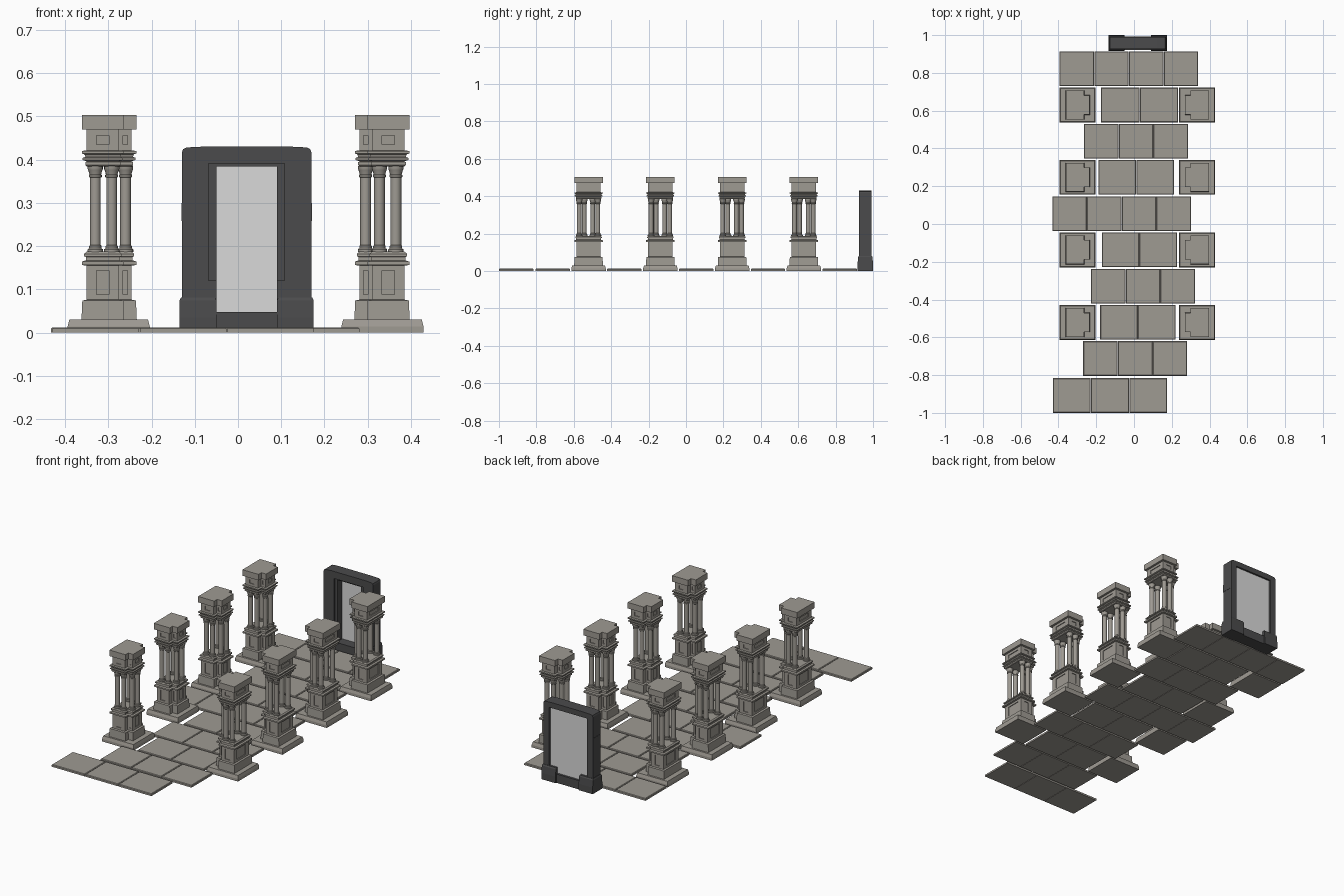
import bpy, bmesh, math
from mathutils import Vector

if "Cube" in bpy.data.objects:
    bpy.data.objects.remove(bpy.data.objects["Cube"])


def material(name, rgb):
    m = bpy.data.materials.new(name)
    m.diffuse_color = (*rgb, 1)
    m.use_nodes = True
    m.node_tree.nodes["Principled BSDF"].inputs["Base Color"].default_value = m.diffuse_color
    return m


STONE = material("warm_grey_stone", (0.345, 0.325, 0.29))
DARK = material("charcoal_frame", (0.07, 0.07, 0.072))
GLASS = material("pale_mirror", (0.70, 0.70, 0.70))


def loft(bm, rings):
    """Join equal-length rings of points with quads and cap both ends."""
    vs = [[bm.verts.new(p) for p in r] for r in rings]
    n = len(vs[0])
    for a, b in zip(vs, vs[1:]):
        for i in range(n):
            j = (i + 1) % n
            bm.faces.new((a[i], a[j], b[j], b[i]))
    bm.faces.new(vs[0][::-1])
    bm.faces.new(vs[-1])


def finish(bm, name, mat):
    bmesh.ops.recalc_face_normals(bm, faces=bm.faces[:])
    me = bpy.data.meshes.new(name)
    bm.to_mesh(me)
    bm.free()
    me.materials.append(mat)
    return me


def place(me, name, loc=(0, 0, 0)):
    ob = bpy.data.objects.new(name, me)
    ob.location = loc
    bpy.context.collection.objects.link(ob)
    return ob


def rect(x0, x1, y0, y1, z):
    return [(x0, y0, z), (x1, y0, z), (x1, y1, z), (x0, y1, z)]


def box(name, x0, x1, y0, y1, z0, z1, mat):
    bm = bmesh.new()
    loft(bm, [rect(x0, x1, y0, y1, z0), rect(x0, x1, y0, y1, z1)])
    return place(finish(bm, name, mat), name)


# ---------- paving: (y centre, x start, tile width, count) ----------
ROWS = [(0.822, -0.395, 0.184, 4), (0.63, -0.175, 0.205, 2), (0.438, -0.265, 0.184, 3),
        (0.247, -0.19, 0.201, 2), (0.055, -0.433, 0.184, 4), (-0.137, -0.17, 0.199, 2),
        (-0.33, -0.228, 0.184, 3), (-0.521, -0.18, 0.201, 2), (-0.712, -0.27, 0.184, 3),
        (-0.908, -0.43, 0.202, 3)]
for r, (yc, x0, w, n) in enumerate(ROWS):
    bm = bmesh.new()
    for i in range(n):
        a, b, h = x0 + i * w + 0.001, x0 + (i + 1) * w - 0.001, 0.0915
        t = 0.003
        loft(bm, [rect(a, b, yc - h, yc + h, 0), rect(a, b, yc - h, yc + h, 0.009),
                  rect(a + t, b - t, yc - h + t, yc + h - t, 0.012)])
    place(finish(bm, "paving_row", STONE), f"paving_row_{r + 1}")


# ---------- pillars ----------
def stepped(s, z, o):
    """Block outline with a narrower step on the aisle side, grown by o."""
    a, m, b, h, k = -0.051 - o, 0.024 + o, 0.053 + o, 0.065 + o, 0.040 + o
    pts = [(a, -h), (m, -h), (m, -k), (b, -k), (b, k), (m, k), (m, h), (a, h)]
    return [(s * x, y, z) for x, y in pts]


def panels(bm, zmin, zmax, fz):
    """Sink a panel into every large side face in a height range."""
    for f in bm.faces[:]:
        c = f.calc_center_median()
        if abs(f.normal.z) > 0.1 or not zmin < c.z < zmax:
            continue
        wide = max((e.verts[0].co.xy - e.verts[1].co.xy).length for e in f.edges)
        height = max(v.co.z for v in f.verts) - min(v.co.z for v in f.verts)
        if height < 0.04 or wide < 0.028:
            continue
        fh = 0.6 if wide > 0.1 else 0.4
        n = f.normal.copy()
        bmesh.ops.inset_individual(bm, faces=[f], thickness=0.002)
        inner = f
        for v in inner.verts:
            d = v.co - c
            v.co = c + Vector((d.x * fh, d.y * fh, d.z * fz))
        res = bmesh.ops.extrude_discrete_faces(bm, faces=[inner])
        for v in res["faces"][0].verts:
            v.co -= n * 0.004


PEDESTAL = [(0.028, 0.012), (0.074, 0.010), (0.076, 0), (0.155, 0), (0.156, 0.011),
            (0.164, 0.011), (0.167, 0.002), (0.175, 0.002), (0.176, 0.006),
            (0.182, 0.006), (0.187, 0)]
TOP = [(0.384, 0), (0.387, 0.003), (0.394, 0.003), (0.396, 0), (0.399, 0.009), (0.404, 0.009),
       (0.406, 0.003), (0.412, 0.005), (0.414, 0.011), (0.420, 0.011), (0.421, 0),
       (0.469, 0), (0.470, 0.011), (0.503, 0.011)]
SHAFT = [(0.186, 0.018), (0.192, 0.018), (0.195, 0.0145), (0.200, 0.0145), (0.202, 0.0125),
         (0.358, 0.0125), (0.360, 0.015), (0.364, 0.015), (0.366, 0.0135),
         (0.376, 0.0165), (0.378, 0.0175), (0.385, 0.0175)]
SPOTS = [(-0.031, 0.05), (0.007, 0.05), (0.039, 0.023)]

for s, cx, side in ((1, -0.299, "left"), (-1, 0.334, "right")):
    parts = []
    bm = bmesh.new()
    loft(bm, [rect(-0.095, 0.095, -0.092, 0.092, 0), rect(-0.095, 0.095, -0.092, 0.092, 0.014),
              rect(-0.091, 0.091, -0.087, 0.087, 0.030)])
    parts.append(("pillar_base", finish(bm, "pillar_base", STONE)))
    for name, prof, lo, hi, fz in (("pillar_pedestal", PEDESTAL, 0.1, 0.13, 0.72),
                                   ("pillar_entablature", TOP, 0.43, 0.46, 0.45)):
        bm = bmesh.new()
        loft(bm, [stepped(s, z, o) for z, o in prof])
        bmesh.ops.recalc_face_normals(bm, faces=bm.faces[:])
        bm.normal_update()
        panels(bm, lo, hi, fz)
        parts.append((name, finish(bm, name, STONE)))
    # clustered columns
    bm = bmesh.new()
    for u, v in SPOTS:
        for yy in (v, -v):
            loft(bm, [[(s * u + r * math.cos(math.tau * i / 16), yy + r * math.sin(math.tau * i / 16), z)
                       for i in range(16)] for z, r in SHAFT])
    cols = finish(bm, "column_cluster", STONE)
    parts.append(("column_cluster", cols))
    for k, y in enumerate((0.63, 0.247, -0.137, -0.521)):
        for name, me in parts:
            ob = place(me, f"{side}_{name}_{k + 1}", (cx, y, 0))
    bpy.ops.object.select_all(action='DESELECT')
    ob.select_set(True)
    bpy.context.view_layer.objects.active = ob
    bpy.ops.object.shade_smooth_by_angle(angle=math.radians(35))


# ---------- standing mirror ----------
MX = 0.02


def arch(name, w, top, iw, itop, z0, y0, y1, mat):
    """Upside-down U with softened outer corners, extruded along y."""
    half = [(w, z0), (w, top - 0.014), (w - 0.003, top - 0.006), (w - 0.011, top - 0.002),
            (w - 0.05, top)]
    pts = half + [(-x, z) for x, z in half[::-1]] + [(-iw, z0), (-iw, itop), (iw, itop), (iw, z0)]
    bm = bmesh.new()
    loft(bm, [[(MX + x, y, z) for x, z in pts] for y in (y0, y1)])
    return place(finish(bm, name, mat), name)


arch("frame_front", 0.150, 0.430, 0.088, 0.391, 0.04, 0.926, 0.974, DARK)
arch("frame_back", 0.150, 0.430, 0.115, 0.400, 0.04, 0.974, 0.991, DARK)
box("mirror_glass", MX - 0.116, MX + 0.116, 0.973, 0.981, 0.03, 0.402, GLASS)
box("inner_top_trim", MX - 0.089, MX + 0.089, 0.934, 0.974, 0.384, 0.392, DARK)
box("frame_bottom", MX - 0.153, MX + 0.153, 0.921, 0.993, 0, 0.048, DARK)
for s, side in ((1, "right"), (-1, "left")):
    def sided(name, a, b, *rest):
        x = sorted((MX + s * a, MX + s * b))
        return box(f"{side}_{name}", *x, *rest)
    sided("inner_trim", 0.070, 0.089, 0.934, 0.974, 0.04, 0.392, DARK)
    sided("lower_jamb", 0.070, 0.092, 0.927, 0.974, 0.04, 0.120, DARK)
    sided("side_plate", 0.139, 0.151, 0.925, 0.985, 0.258, 0.300, DARK)
    # chunky foot with a sloped top
    bm = bmesh.new()
    a, b = sorted((MX + s * 0.070, MX + s * 0.155))
    loft(bm, [rect(a, b, 0.917, 1.0, 0), rect(a, b, 0.917, 1.0, 0.035),
              rect(a, b, 0.920, 0.997, 0.074), rect(a + 0.003, b - 0.003, 0.924, 0.993, 0.081)])
    place(finish(bm, "foot", DARK), f"{side}_foot")
